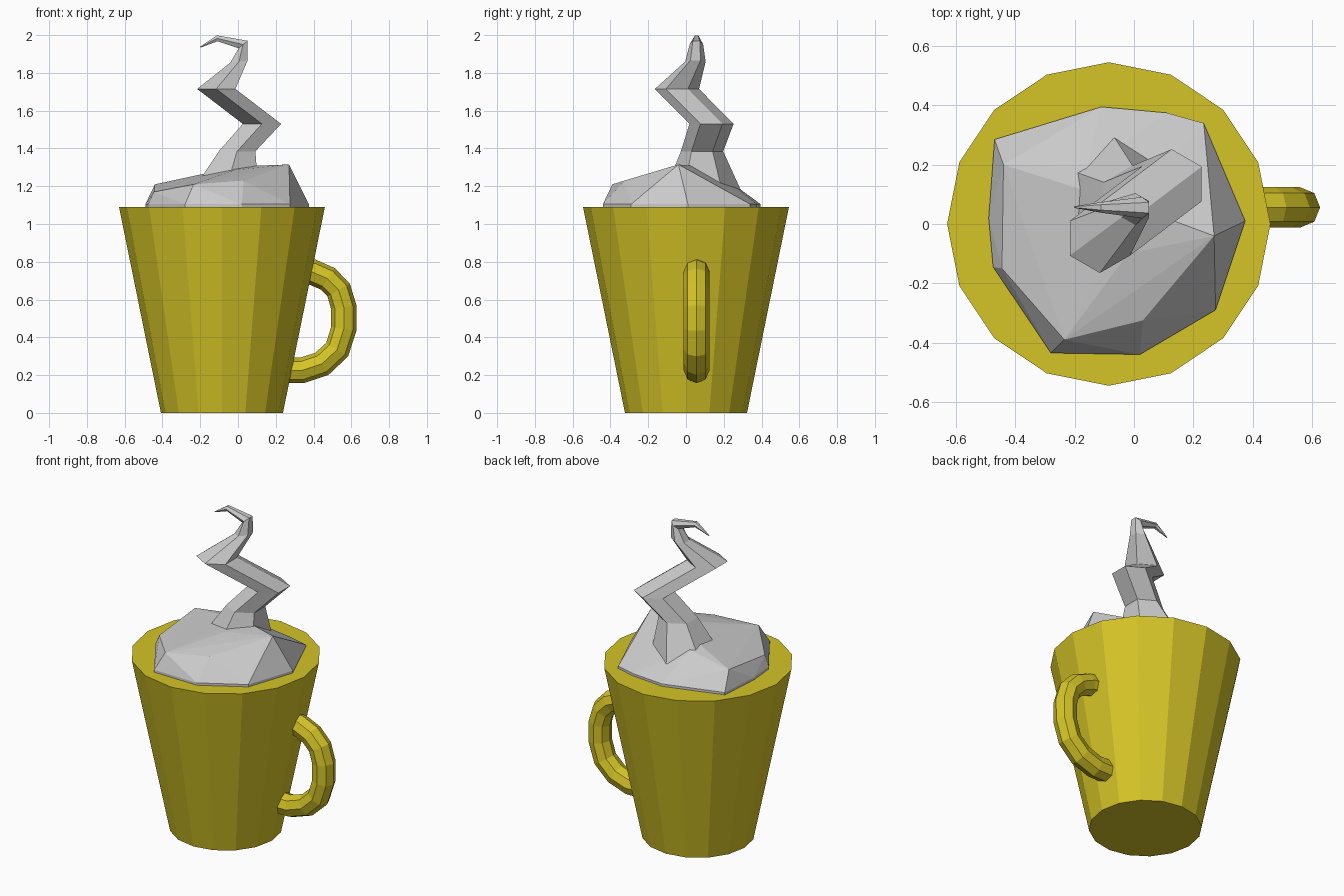
import bpy, bmesh
from math import sin, cos, radians, tau
from mathutils import Vector

if "Cube" in bpy.data.objects:
    bpy.data.objects.remove(bpy.data.objects["Cube"])


def finish(name, bm, mat=None):
    bmesh.ops.recalc_face_normals(bm, faces=bm.faces)
    me = bpy.data.meshes.new(name)
    bm.to_mesh(me)
    bm.free()
    ob = bpy.data.objects.new(name, me)
    bpy.context.collection.objects.link(ob)
    if mat:
        me.materials.append(mat)
    return ob


def loft(name, rings, mat=None):
    """Skin a list of equally sized rings of points and cap both ends."""
    bm = bmesh.new()
    rows = [[bm.verts.new(p) for p in ring] for ring in rings]
    n = len(rows[0])
    for a, b in zip(rows, rows[1:]):
        for i in range(n):
            j = (i + 1) % n
            bm.faces.new((a[i], a[j], b[j], b[i]))
    bm.faces.new(rows[0])
    bm.faces.new(rows[-1])
    return finish(name, bm, mat)


def ring(center, r, sides, tilt=0, start=0):
    """Regular polygon around center, tilted about the y axis."""
    t = radians(tilt)
    u, v = Vector((cos(t), 0, -sin(t))), Vector((0, 1, 0))
    angles = [radians(start) + tau * i / sides for i in range(sides)]
    return [Vector(center) + r * (cos(a) * u + sin(a) * v) for a in angles]


yellow = bpy.data.materials.new("yellow")
yellow.diffuse_color = (0.66, 0.55, 0.02, 1)
yellow.use_nodes = True
yellow.node_tree.nodes["Principled BSDF"].inputs["Base Color"].default_value = yellow.diffuse_color

# Tapered cup body
loft("cup", [ring((-0.085, 0, 0), 0.323, 16),
             ring((-0.085, 0, 1.09), 0.545, 16)], yellow)

# Handle: octagonal tube swept along an arc, ends buried in the wall
path = [(0.31, 0.755), (0.395, 0.745), (0.475, 0.71), (0.533, 0.65),
        (0.56, 0.56), (0.56, 0.445), (0.525, 0.335), (0.445, 0.26),
        (0.34, 0.225), (0.23, 0.225)]
pts = [Vector((x, 0.056, z)) for x, z in path]
rings = []
for i, p in enumerate(pts):
    d = (pts[min(i + 1, len(pts) - 1)] - pts[max(i - 1, 0)]).normalized()
    u, v = Vector((d.z, 0, -d.x)), Vector((0, 1, 0))
    rings.append([p + 0.068 * (cos(tau * k / 8) * u + sin(tau * k / 8) * v)
                  for k in range(8)])
loft("handle", rings, yellow)

# Faceted foam mound: hull of the rim outline and a few crest points
rim = [(-0.47, 0.285), (-0.39, 0.29), (-0.11, 0.395), (0.11, 0.375),
       (0.235, 0.34), (0.375, 0.01), (0.275, -0.29), (0.02, -0.44),
       (-0.28, -0.435), (-0.475, -0.145), (-0.49, 0.02)]
crest = [(-0.44, 0.2, 1.21), (-0.445, -0.15, 1.17), (-0.235, -0.39, 1.21),
         (0.03, -0.325, 1.23), (0.27, -0.04, 1.315), (-0.02, -0.1, 1.285),
         (-0.16, 0.19, 1.255), (0.0, 0.06, 1.305)]
bm = bmesh.new()
for x, y in rim:
    bm.verts.new((x, y, 1.085))
    bm.verts.new((x, y, 1.105))
for p in crest:
    bm.verts.new(p)
res = bmesh.ops.convex_hull(bm, input=bm.verts)
loose = [v for v in bm.verts if not v.link_faces]
bmesh.ops.delete(bm, geom=loose, context='VERTS')
finish("foam", bm)

# Zigzag hexagonal steam wisp: centre, radius, tilt
levels = [((-0.065, 0.09, 1.18), 0.2, 0),
          ((-0.005, 0.085, 1.385), 0.112, 0),
          ((0.127, 0.135, 1.53), 0.117, 0),
          ((-0.115, -0.048, 1.715), 0.117, 0),
          ((0.005, 0.05, 1.86), 0.054, -8),
          ((0.027, 0.055, 1.95), 0.036, -40),
          ((-0.11, 0.056, 1.983), 0.018, -95),
          ((-0.2, 0.057, 1.936), 0.003, -125)]
loft("steam", [ring(c, r, 6, t, 30) for c, r, t in levels])
